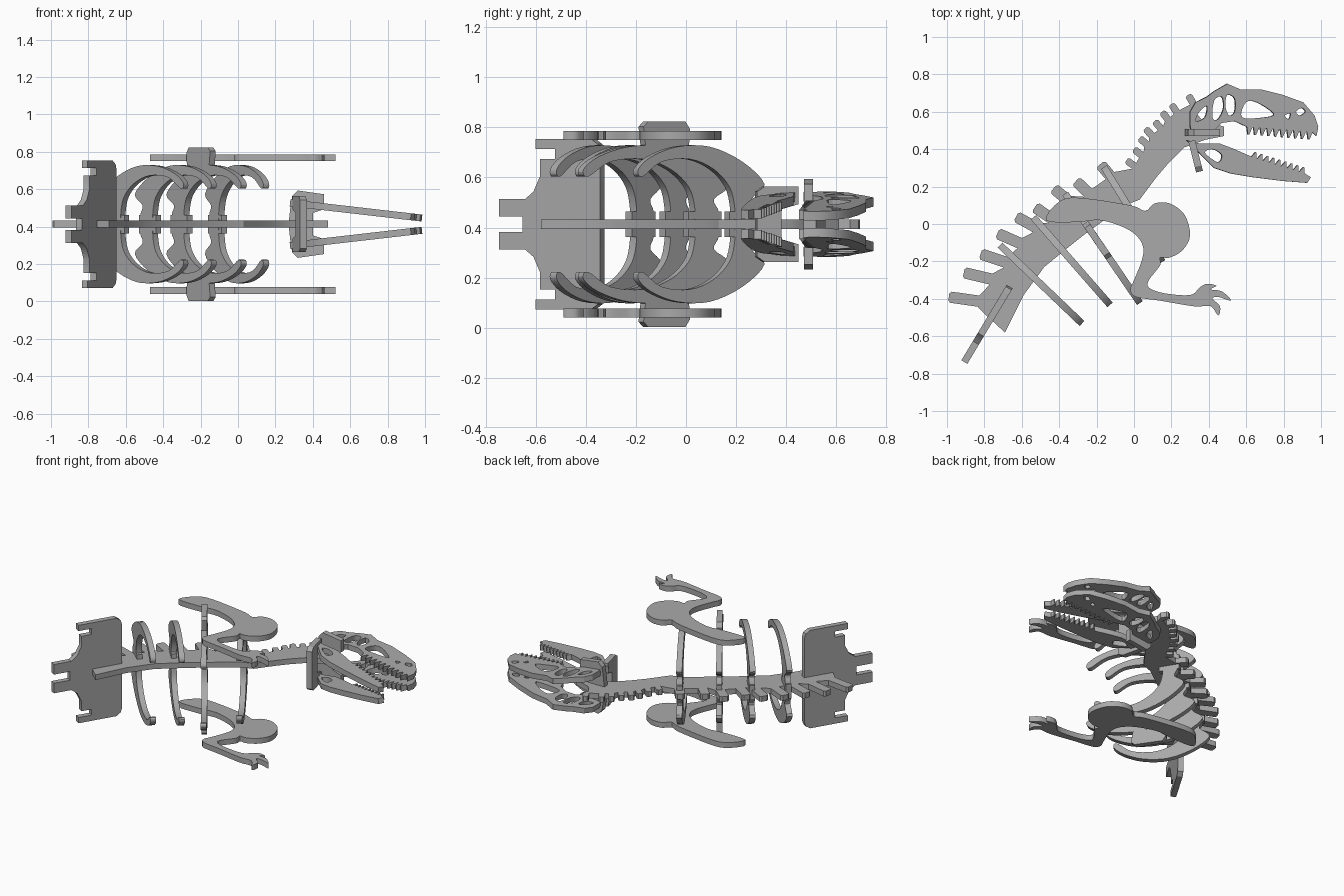
import bpy, bmesh, math
from mathutils import Vector, Matrix

cube = bpy.data.objects.get("Cube")
if cube:
    bpy.data.objects.remove(cube, do_unlink=True)

MID = 0.413          # height of the symmetry plane
THICK = 0.037        # thickness of every cut sheet
X, Y, Z = Vector((1, 0, 0)), Vector((0, 1, 0)), Vector((0, 0, 1))

grey = bpy.data.materials.new("plain grey")
grey.use_nodes = True
colour = (0.4, 0.4, 0.4, 1)
grey.diffuse_color = colour
grey.node_tree.nodes["Principled BSDF"].inputs["Base Color"].default_value = colour


def rounded(points, steps=4):
    """Closed smooth outline through the given points."""
    pts = [Vector(p) for p in points]
    count, result = len(pts), []
    for i in range(count):
        a, b, c, d = (pts[(i + k) % count] for k in (-1, 0, 1, 2))
        for s in range(steps):
            t = s / steps
            result.append(0.5 * (2 * b + (c - a) * t + (2 * a - 5 * b + 4 * c - d) * t * t
                                 + (3 * b - a - 3 * c + d) * t ** 3))
    return result


def mirrored(half):
    """Complete a half profile whose two ends lie on the middle line."""
    return list(half) + [(u, -v) for u, v in reversed(half[1:-1])]


def teeth(start, end, number, height):
    """Pointed teeth along a line, standing out on its left side."""
    start, end = Vector(start), Vector(end)
    step = (end - start) / number
    out = Vector((-step.y, step.x)).normalized() * height
    row = []
    for i in range(number):
        base = start + step * i
        row += [base, base + step * 0.4 + out, base + step * 0.6 + out, base + step * 0.85]
    return row


def sheet(name, outlines, origin, u_axis, v_axis, scale=(0.01, 0.01), thick=THICK):
    """Cut a flat sheet; outlines after the first are holes."""
    curve = bpy.data.curves.new(name, 'CURVE')
    curve.dimensions, curve.fill_mode = '2D', 'BOTH'
    curve.extrude = thick / 2
    for outline in outlines:
        spline = curve.splines.new('POLY')
        spline.points.add(len(outline) - 1)
        for point, p in zip(spline.points, outline):
            point.co = (p[0] * scale[0], p[1] * scale[1], 0, 1)
        spline.use_cyclic_u = True
    helper = bpy.data.objects.new(name + "_helper", curve)
    bpy.context.collection.objects.link(helper)
    graph = bpy.context.evaluated_depsgraph_get()
    mesh = bpy.data.meshes.new_from_object(helper.evaluated_get(graph))
    bpy.data.objects.remove(helper, do_unlink=True)

    # Place the sheet and weld its rims
    u, v = Vector(u_axis).normalized(), Vector(v_axis).normalized()
    frame = Matrix((u, v, u.cross(v))).transposed().to_4x4()
    bm = bmesh.new()
    bm.from_mesh(mesh)
    bmesh.ops.remove_doubles(bm, verts=bm.verts, dist=0.0001)
    bm.transform(Matrix.Translation(origin) @ frame)
    bmesh.ops.recalc_face_normals(bm, faces=bm.faces)
    bm.to_mesh(mesh)
    bm.free()
    mesh.materials.clear()
    mesh.materials.append(grey)
    obj = bpy.data.objects.new(name, mesh)
    bpy.context.collection.objects.link(obj)
    bpy.ops.object.select_all(action='DESELECT')
    obj.select_set(True)
    bpy.context.view_layer.objects.active = obj
    bpy.ops.object.shade_smooth_by_angle(angle=math.radians(30))
    return obj


# Spine: belly edge, head mount, then a row of bony spikes down the back
belly = [(-81, -47), (-69, -58), (-64, -48), (-59, -38), (-48, -23), (-37, -14), (-27, -6),
         (-5, 10), (3, 13), (12, 25), (18, 32), (27, 41), (38, 45), (48, 47), (48, 52),
         (36, 56), (32, 61)]
neck_tips = [(29, 69), (20, 64), (15, 60), (11, 55), (6, 51), (3, 46), (0, 40), (-4, 34)]
back_tips = [(-18, 32), (-31, 23), (-43, 19), (-53, 9), (-63, 4), (-73, -5), (-82, -16),
             (-91, -26), (-99, -39)]


def spikes(tips, angles, lengths, half_width):
    points = []
    for i, tip in enumerate(tips):
        t = i / (len(tips) - 1)
        angle = math.radians(angles[0] + (angles[1] - angles[0]) * t)
        length = lengths[0] + (lengths[1] - lengths[0]) * t
        out = Vector((math.cos(angle), math.sin(angle)))
        side = Vector((out.y, -out.x)) * half_width
        tip = Vector(tip)
        root = tip - out * length
        points += [root + side, tip - out + side, tip + side * 0.6,
                   tip - side * 0.6, tip - out - side, root - side]
    return points


spine = belly + spikes(neck_tips, (120, 145), (5, 5), 1.9)
spine += spikes(back_tips, (130, 172), (8, 16), 3)
sheet("spine", [spine], Z * MID, X, Y)

# Ribs: one profile, stretched between a point on the back and a tip
rib = rounded(mirrored([(14, 0), (10, 5), (13, 10), (3, 16), (20, 25), (45, 31), (70, 31),
                        (90, 27), (100, 22), (97, 19), (82, 25), (60, 26), (42, 22),
                        (30, 15), (26, 7), (26, 0)]))
rib_lines = {"hip_rib": ((-0.73, -0.10), (-0.28, -0.53)),
             "belly_rib": ((-0.55, 0.05), (-0.13, -0.43)),
             "shoulder_rib": ((-0.38, 0.18), (0.03, -0.42)),
             "chest_rib": ((-0.17, 0.32), (0.15, -0.20))}
for name, (start, tip) in rib_lines.items():
    start, tip = Vector((*start, MID)), Vector((*tip, MID))
    along = tip - start
    fit = (along.length / 100, 0.01)
    sheet(name, [rib], start, along, Z, fit)
    # Collar that grips the spine
    collar = [(8, -5), (30, -5), (30, 5), (8, 5)]
    sheet(name + "_collar", [collar], start, along, Z, fit, THICK * 0.98)
    if name == "shoulder_rib":
        for label, side in (("upper", 1), ("lower", -1)):
            tab = [(30, 28), (58, 28), (60, 39), (57, 41), (32, 41), (29, 38)]
            tab = [(u, v * side) for u, v in tab]
            sheet(label + "_shoulder_tab", [tab], start, along, Z, fit, THICK * 0.98)

# Hip plate with slotted middle tab and hooked corners
hip = mirrored([(0, 0), (0, 29), (1, 32), (4, 34), (30, 34), (30, 30), (21, 30), (21, 26),
                (28, 26), (28, 19), (31, 13), (35, 10), (47, 10), (47, 3), (36, 3), (36, 0)])
sheet("hip_plate", [hip], (-0.665, -0.335, MID), (-0.6, -1, 0), Z)

# Arms: shoulder blade, bent limb and three claws in one sheet
arm = rounded([(-47, 2), (-40, 12), (-29, 14), (-2, 10), (6, 7), (11, 11), (19, 11), (27, 5),
               (30, -6), (26, -14), (19, -18), (14, -18), (14, -22), (8, -30), (8, -34),
               (16, -37), (30, -38), (35, -34), (39, -32), (44, -33), (41, -35), (47, -36),
               (52, -41), (45, -39), (42, -40), (46, -44), (45, -49), (41, -44), (32, -44),
               (14, -41), (1, -39), (-2, -35), (0, -30), (4, -20), (5, -13), (2, -7),
               (-5, -2), (-18, 2), (-31, 1)])

# Head: skull and jaw halves that lean together at the snout
skull_top = [(31, 47), (30, 53), (30, 60), (33, 65), (39, 68), (43, 71), (50, 75), (57, 72),
             (68, 72), (80, 69), (91, 65), (97, 58), (99, 52), (98, 47)]
skull_back = [(54, 55), (47, 54), (43, 50), (38, 50)]
skull = skull_top + teeth((96, 49), (60, 52), 10, 4) + skull_back
skull_holes = [[(33, 55), (35, 60), (39, 63), (38, 57)],
               [(42, 57), (43, 66), (47, 68), (48, 62), (45, 56)],
               [(51, 58), (49, 63), (50, 69), (54, 67), (54, 60)],
               [(58, 57), (60, 65), (66, 65), (75, 59), (70, 57)],
               [(87, 60), (90, 62), (92, 60), (89, 58)],
               [(81, 58), (84, 59), (83, 56)]]
jaw = [(28, 45), (35, 43), (46, 43), (54, 40)] + teeth((63, 36), (92, 27), 9, 3)
jaw += [(95, 25), (93, 22), (80, 23), (64, 25), (52, 27), (43, 30), (37, 36)]
jaw_hole = [(38, 38), (42, 40), (47, 37), (45, 33)]

for label, side in (("upper", 1), ("lower", -1)):
    sheet(label + "_arm", [arm], Z * (MID + 0.355 * side), X, Y)
    lean = (1, 0, -0.115 * side)
    base = Z * (MID + 0.146 * side)
    sheet(label + "_skull_half", [skull] + [rounded(h) for h in skull_holes], base, lean, Y)
    sheet(label + "_jaw_half", [jaw, rounded(jaw_hole)], base, lean, Y)

# Cross plates that hold the head on the neck
mount = mirrored([(27, 0), (28, 9), (29, 15), (32, 18), (46, 16), (46, 8), (40, 6), (40, 0)])
sheet("skull_mount", [mount], (0, 0.49, MID), X, Z)
jaw_mount = mirrored([(0, 0), (0, 13), (3, 15), (17, 15), (17, 8), (10, 6), (10, 0)])
sheet("jaw_mount", [jaw_mount], (0.35, 0.28, MID), (-0.25, 1, 0), Z)
